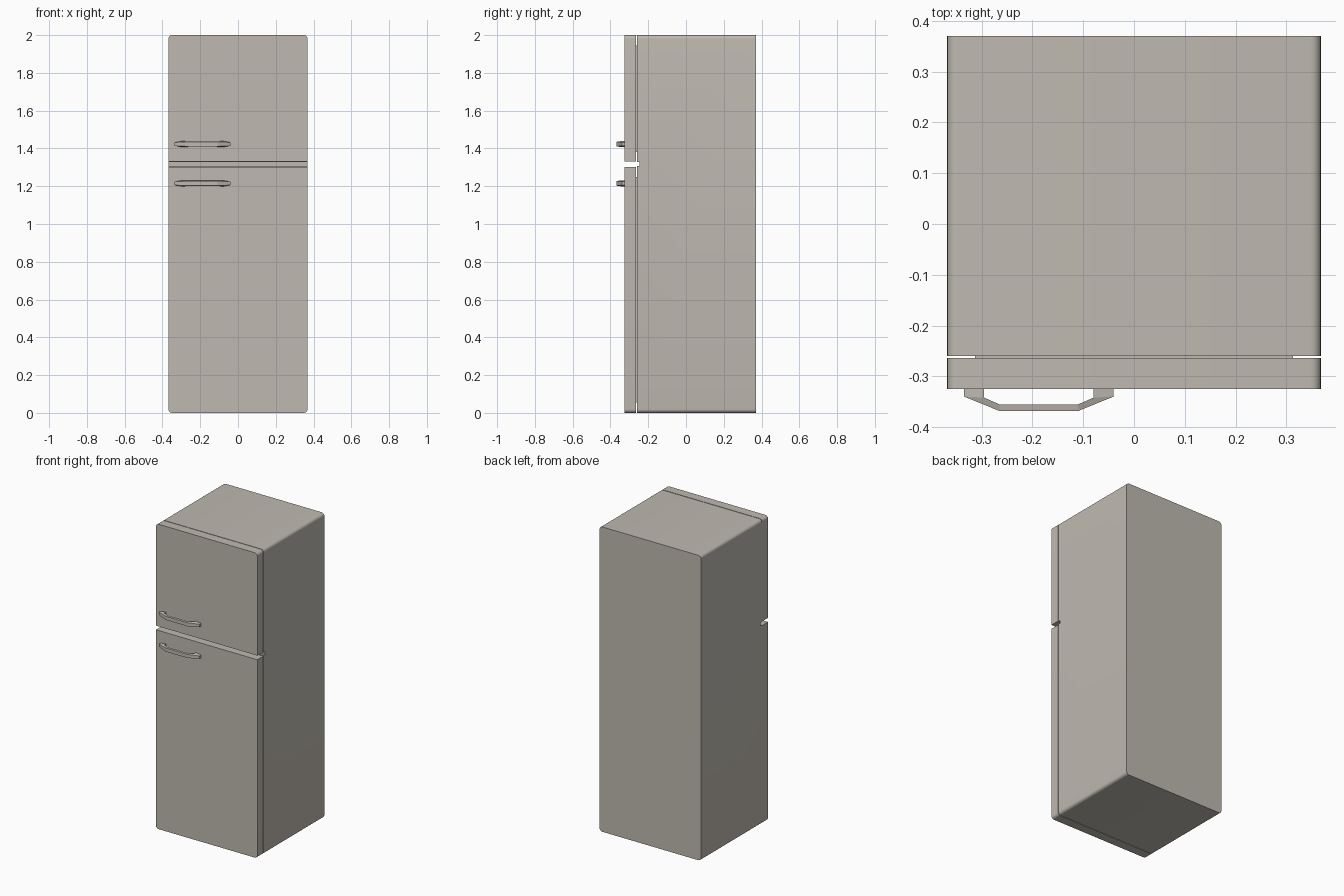
import bpy, bmesh, math

if "Cube" in bpy.data.objects:
    bpy.data.objects.remove(bpy.data.objects["Cube"])

mat = bpy.data.materials.new("warm_grey_enamel")
mat.diffuse_color = (0.52, 0.49, 0.44, 1)
mat.use_nodes = True
mat.node_tree.nodes["Principled BSDF"].inputs["Base Color"].default_value = mat.diffuse_color

W = 0.368      # half width
R = 0.02       # corner radius


def finish(name, bm):
    bmesh.ops.recalc_face_normals(bm, faces=bm.faces)
    me = bpy.data.meshes.new(name)
    bm.to_mesh(me)
    bm.free()
    me.materials.append(mat)
    ob = bpy.data.objects.new(name, me)
    bpy.context.collection.objects.link(ob)
    return ob


def smooth(ob):
    bpy.ops.object.select_all(action='DESELECT')
    ob.select_set(True)
    bpy.context.view_layer.objects.active = ob
    bpy.ops.object.shade_smooth_by_angle(angle=math.radians(30))


def slab(name, w, z0, z1, y0, y1, r_bottom=0.0, r_top=0.0, steps=6):
    """Front outline with optional rounded corners, extruded along y."""
    pts = []
    for sx, top, start in ((1, 0, -90), (1, 1, 0), (-1, 1, 90), (-1, 0, 180)):
        r = r_top if top else r_bottom
        cx, cz = sx * (w - r), (z1 - r if top else z0 + r)
        n = steps if r else 0
        for i in range(n + 1):
            a = math.radians(start + 90 * i / max(n, 1))
            pts.append((cx + r * math.cos(a), cz + r * math.sin(a)))
    bm = bmesh.new()
    front = [bm.verts.new((x, y0, z)) for x, z in pts]
    back = [bm.verts.new((x, y1, z)) for x, z in pts]
    bm.faces.new(front)
    bm.faces.new(back[::-1])
    for i in range(len(pts)):
        j = (i + 1) % len(pts)
        bm.faces.new((front[i], back[i], back[j], front[j]))
    return finish(name, bm)


# Cabinet with a finger groove between the doors
cabinet = slab("cabinet", W, 0, 2, -0.26, 0.37, R, R)
cutter = slab("groove_cutter", W + 0.1, 1.307, 1.327, -0.35, -0.245)
cutter.hide_render = True
cutter.hide_viewport = True
groove = cabinet.modifiers.new("groove", 'BOOLEAN')
groove.object = cutter
groove.solver = 'EXACT'
smooth(cabinet)

# Doors, each with a recessed gasket joining it to the cabinet
smooth(slab("lower_door", W, 0, 1.303, -0.325, -0.264, r_bottom=R))
smooth(slab("upper_door", W, 1.33, 2, -0.325, -0.264, r_top=R))
slab("lower_gasket", 0.313, 0.055, 1.25, -0.265, -0.259)
slab("upper_gasket", 0.313, 1.38, 1.945, -0.265, -0.259)


# Handles: half of the bar as (outer x, y, half height), (inner x, y, half height)
def handle(name, z):
    half = [((0.1475, -0.324, 0.009), (0.108, -0.324, 0.016)),
            ((0.1475, -0.340, 0.009), (0.108, -0.342, 0.016)),
            ((0.0785, -0.368, 0.012), (0.076, -0.356, 0.014))]
    stations = [[(-x, y, h) for x, y, h in s] for s in half] + half[::-1]
    bm = bmesh.new()
    rings = []
    for (xo, yo, ho), (xi, yi, hi) in stations:
        corners = ((xo, yo, ho), (xi, yi, hi), (xi, yi, -hi), (xo, yo, -ho))
        rings.append([bm.verts.new((x - 0.1875, y, z + h)) for x, y, h in corners])
    for a, b in zip(rings, rings[1:]):
        for i in range(4):
            j = (i + 1) % 4
            bm.faces.new((a[i], b[i], b[j], a[j]))
    bm.faces.new(rings[0])
    bm.faces.new(rings[-1][::-1])
    return finish(name, bm)


handle("upper_handle", 1.423)
handle("lower_handle", 1.215)
